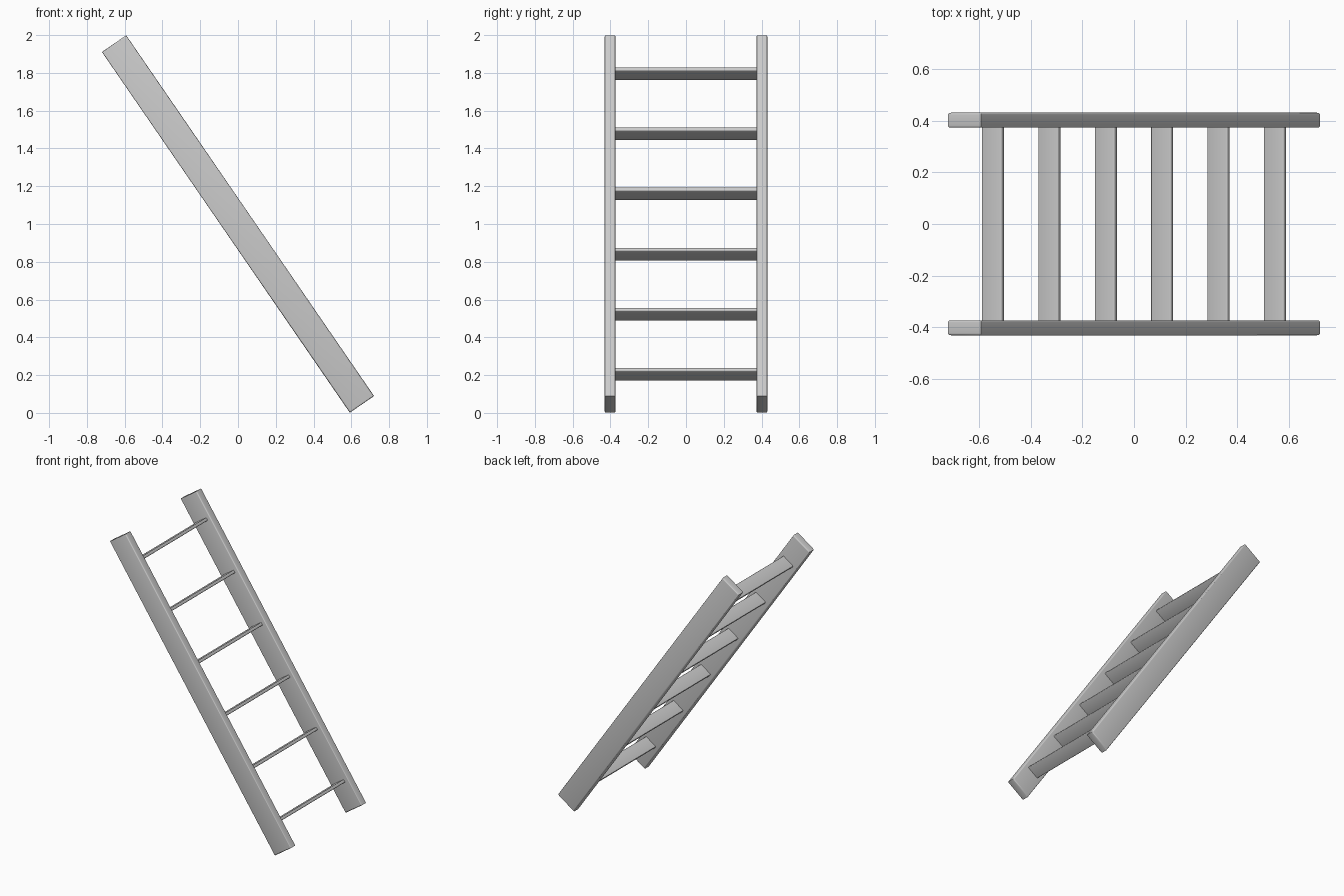
import bpy, bmesh, math
from mathutils import Matrix

if "Cube" in bpy.data.objects:
    bpy.data.objects.remove(bpy.data.objects["Cube"])

LEAN = math.radians(34.5)
# Shared leaning frame: local z runs up the ladder, y across it
FRAME = Matrix.Translation((0, 0, 1)) @ Matrix.Rotation(-LEAN, 4, 'Y')


def board(name, centre, size, radius, pick):
    """Box in the leaning frame, with the edges chosen by pick rounded."""
    bm = bmesh.new()
    bmesh.ops.create_cube(bm, size=1)
    bmesh.ops.scale(bm, vec=size, verts=bm.verts)
    along_y = lambda e: abs(e.verts[0].co.y - e.verts[1].co.y) > 1e-4
    edges = [e for e in bm.edges if along_y(e) == pick]
    bmesh.ops.bevel(bm, geom=edges, offset=radius, segments=3,
                    profile=0.5, affect='EDGES')
    bm.transform(FRAME @ Matrix.Translation(centre))
    bmesh.ops.recalc_face_normals(bm, faces=bm.faces)
    mesh = bpy.data.meshes.new(name)
    bm.to_mesh(mesh)
    bm.free()
    obj = bpy.data.objects.new(name, mesh)
    bpy.context.collection.objects.link(obj)
    bpy.context.view_layer.objects.active = obj
    obj.select_set(True)
    bpy.ops.object.shade_smooth_by_angle(angle=math.radians(35))
    obj.select_set(False)


# Side rails, rounded around the rim of their broad faces
for label, y in (("front", -0.402), ("back", 0.402)):
    board(label + "_rail", (0, y, 0), (0.156, 0.058, 2.317), 0.008, False)

# Flat rungs between the rails, rounded along their length
for i in range(6):
    board(f"rung_{i + 1}", (0, 0, (i - 2.5) * 0.386),
          (0.094, 0.75, 0.021), 0.005, True)
